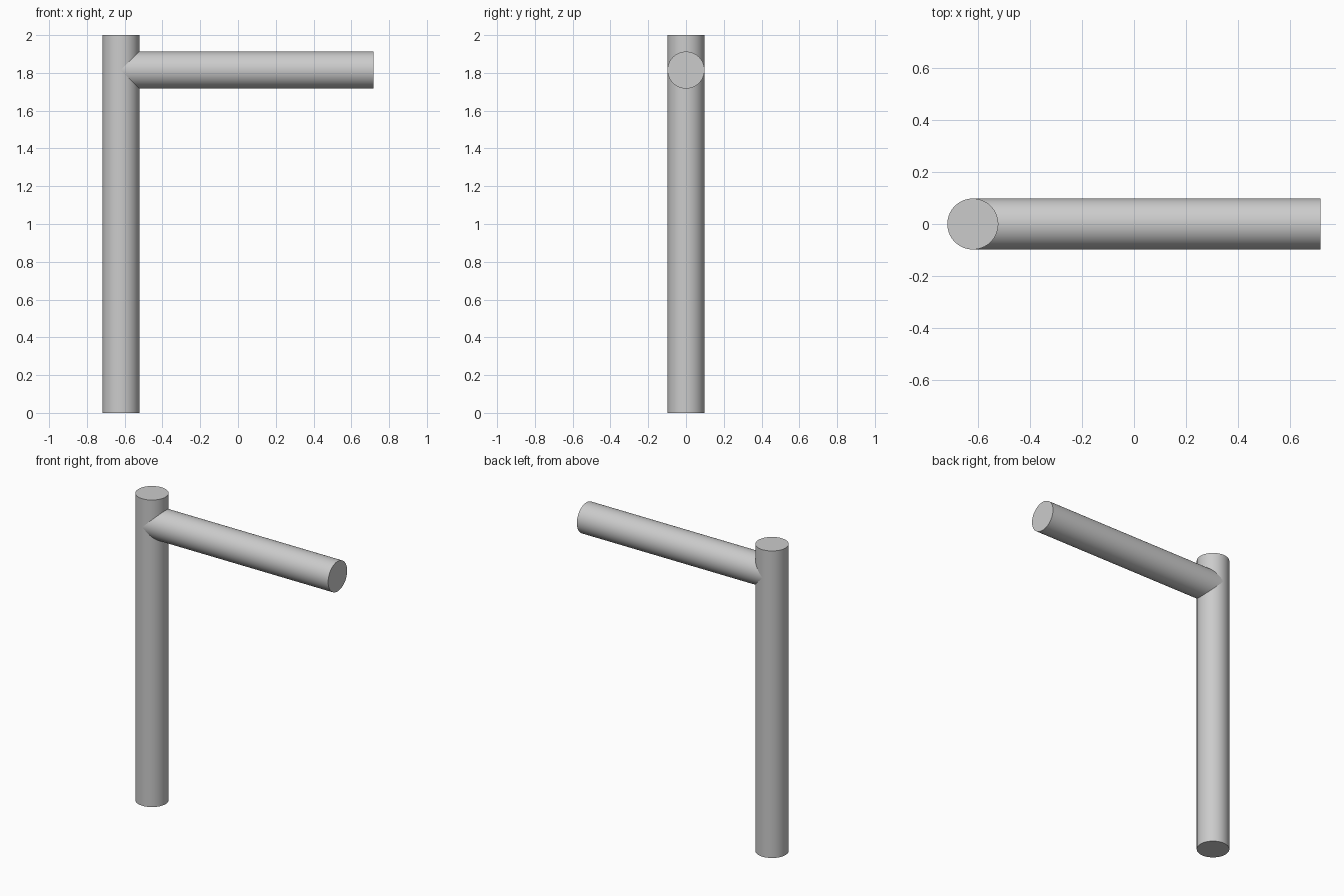
import bpy, math

if "Cube" in bpy.data.objects:
    bpy.data.objects.remove(bpy.data.objects["Cube"])

R = 0.098        # shared tube radius
END = 0.718      # half of the overall width
POST_X = -END + R
ARM_Z = 1.815


def rod(name, length, location, rotation=(0, 0, 0)):
    bpy.ops.mesh.primitive_cylinder_add(vertices=96, radius=R, depth=length,
                                        location=location, rotation=rotation)
    ob = bpy.context.object
    ob.name = name
    bpy.ops.object.shade_smooth_by_angle(angle=math.radians(30))
    return ob


# Upright post
rod("post", 2.0, (POST_X, 0, 1.0))

# Side arm, starting on the post's axis
rod("arm", END - POST_X, ((END + POST_X) / 2, 0, ARM_Z), (0, math.pi / 2, 0))
